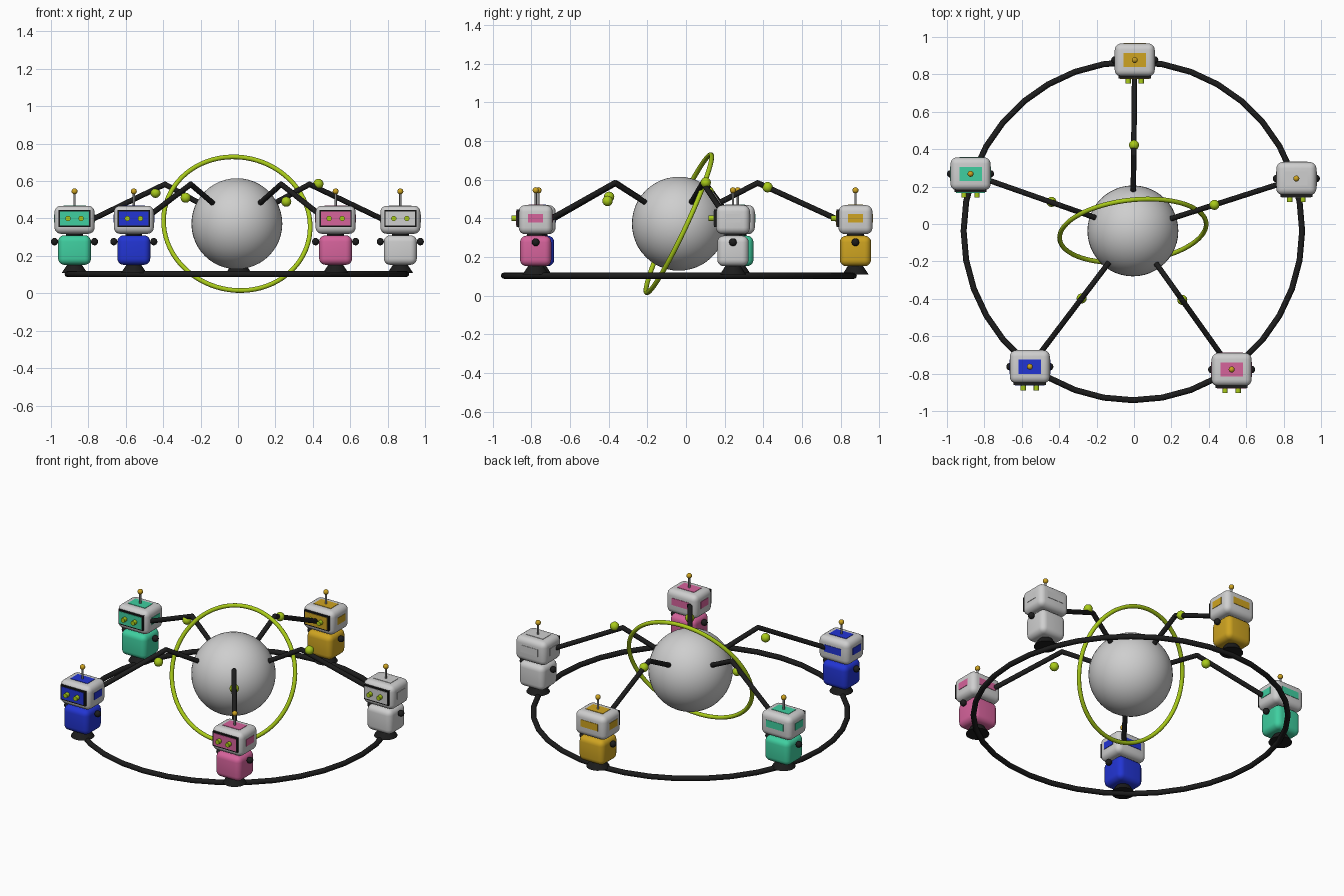
import bpy, bmesh, math
from mathutils import Vector, Matrix

if "Cube" in bpy.data.objects:
    bpy.data.objects.remove(bpy.data.objects["Cube"])

def mat(name, rgb):
    m = bpy.data.materials.new(name)
    m.diffuse_color = (*rgb, 1)
    m.use_nodes = True
    m.node_tree.nodes["Principled BSDF"].inputs["Base Color"].default_value = m.diffuse_color
    return m

WHITE = mat("light_grey", (0.62, 0.62, 0.62))
BLACK = mat("black", (0.012, 0.012, 0.012))
LIME = mat("lime", (0.40, 0.60, 0.01))
STEEL = mat("mid_grey", (0.25, 0.25, 0.25))
TEAL = mat("teal", (0.05, 0.62, 0.35))
BLUE = mat("blue", (0.016, 0.035, 0.65))
PINK = mat("pink", (0.67, 0.125, 0.33))
GOLD = mat("gold", (0.62, 0.37, 0.015))

HUB = Vector((-0.006, -0.037, 0.372))

def finish(name, bm, material, smooth=True):
    me = bpy.data.meshes.new(name)
    bm.to_mesh(me)
    bm.free()
    if smooth:
        me.shade_smooth()
    me.materials.append(material)
    ob = bpy.data.objects.new(name, me)
    bpy.context.collection.objects.link(ob)
    return ob

def ball(name, pos, scale, material, seg=24):
    bm = bmesh.new()
    bmesh.ops.create_uvsphere(bm, u_segments=seg, v_segments=seg // 2, radius=1)
    bmesh.ops.scale(bm, vec=scale, verts=bm.verts)
    bmesh.ops.translate(bm, vec=pos, verts=bm.verts)
    return finish(name, bm, material)

def box(name, pos, size, material, bevel=0):
    bm = bmesh.new()
    bmesh.ops.create_cube(bm, size=1)
    bmesh.ops.scale(bm, vec=size, verts=bm.verts)
    if bevel:
        bmesh.ops.bevel(bm, geom=bm.edges[:], offset=bevel, segments=5,
                        profile=0.5, affect='EDGES')
    bmesh.ops.translate(bm, vec=pos, verts=bm.verts)
    return finish(name, bm, material, bevel > 0)

def cone(name, pos, r1, r2, depth, material, rot=None):
    bm = bmesh.new()
    bmesh.ops.create_cone(bm, cap_ends=True, segments=24, radius1=r1, radius2=r2, depth=depth)
    if rot:
        bmesh.ops.rotate(bm, matrix=rot, verts=bm.verts)
    bmesh.ops.translate(bm, vec=pos, verts=bm.verts)
    return finish(name, bm, material, False)

def torus(name, pos, normal, major, minor, seg, material):
    bm = bmesh.new()
    turn = Vector((0, 0, 1)).rotation_difference(Vector(normal)).to_matrix()
    n = 12
    rows = []
    for i in range(seg):
        a = 2 * math.pi * i / seg
        row = []
        for j in range(n):
            b = 2 * math.pi * j / n
            r = major + minor * math.cos(b)
            p = Vector((r * math.cos(a), r * math.sin(a), minor * math.sin(b)))
            row.append(bm.verts.new(turn @ p + Vector(pos)))
        rows.append(row)
    for i in range(seg):
        p, q = rows[i], rows[(i + 1) % seg]
        for j in range(n):
            k = (j + 1) % n
            bm.faces.new((p[j], q[j], q[k], p[k]))
    return finish(name, bm, material)

def tube(name, points, r, material):
    # straight rods with a small ball at each inner bend
    bm = bmesh.new()
    for a, b in zip(points, points[1:]):
        d = b - a
        m = Matrix.Translation((a + b) / 2) @ d.to_track_quat('Z', 'Y').to_matrix().to_4x4()
        bmesh.ops.create_cone(bm, cap_ends=True, segments=12, radius1=r, radius2=r,
                              depth=d.length, matrix=m)
    for p in points[1:-1]:
        bmesh.ops.create_uvsphere(bm, u_segments=12, v_segments=8, radius=r,
                                  matrix=Matrix.Translation(p))
    return finish(name, bm, material, False)

# Central sphere, tilted orbit ring and ground ring
ball("central_sphere", HUB, (0.243,) * 3, WHITE, 48)
torus("orbit_ring", HUB, (-0.10, 0.90, -0.42), 0.394, 0.0125, 72, LIME)
torus("base_ring", (HUB.x, HUB.y, 0.103), (0, 0, 1), 0.905, 0.016, 36, BLACK)

TURN_Y = Matrix.Rotation(math.pi / 2, 3, 'X')

def robot(tag, x, y, colour):
    def at(dx, dy, z):
        return Vector((x + dx, y + dy, z))
    # stand, torso, neck
    cone(tag + "_foot", at(0, 0, 0.135), 0.068, 0.034, 0.052, BLACK)
    box(tag + "_body", at(0, 0, 0.231), (0.176, 0.162, 0.158), colour, 0.034)
    cone(tag + "_neck", at(0, 0, 0.314), 0.045, 0.045, 0.03, BLACK)
    # head with screen
    box(tag + "_head", at(0, 0, 0.393), (0.214, 0.176, 0.15), WHITE, 0.034)
    box(tag + "_screen_frame", at(0, -0.083, 0.400), (0.172, 0.03, 0.092), BLACK)
    box(tag + "_screen", at(0, -0.0985, 0.400), (0.157, 0.005, 0.077), colour)
    # coloured plates on top, back and sides of the head
    box(tag + "_top_plate", at(0, 0, 0.4685), (0.12, 0.076, 0.004), colour)
    box(tag + "_back_plate", at(0, 0.0885, 0.400), (0.12, 0.004, 0.044), colour)
    for side, s in (("left", -1), ("right", 1)):
        box(f"{tag}_{side}_plate", at(s * 0.1075, 0, 0.400), (0.004, 0.078, 0.044), colour)
        cone(f"{tag}_{side}_eye", at(s * 0.035, -0.112, 0.400), 0.014, 0.014, 0.028, LIME, TURN_Y)
        ball(f"{tag}_{side}_hand", at(s * 0.107, 0, 0.276), (0.019, 0.02, 0.02), BLACK, 16)
    # antenna
    cone(tag + "_antenna", at(0, 0, 0.505), 0.006, 0.006, 0.08, STEEL)
    ball(tag + "_antenna_tip", at(0, 0, 0.545), (0.016,) * 3, GOLD, 16)
    # bent arm from the sphere to the head
    d = Vector((x - HUB.x, y - HUB.y, 0)).normalized()
    base = Vector((HUB.x, HUB.y, 0))
    up = Vector((0, 0, 1))
    path = [base + d * r + up * z for r, z in ((0.205, 0.478), (0.408, 0.583), (0.87, 0.372))]
    tube(tag + "_arm", path, 0.0145, BLACK)

# Robots: position, colour and the small bead near each arm
ROBOTS = (
    ("gold_robot", 0.004, 0.877, GOLD, (0.0, 0.422, 0.561)),
    ("teal_robot", -0.874, 0.268, TEAL, (-0.441, 0.118, 0.537)),
    ("white_robot", 0.868, 0.243, WHITE, (0.43, 0.102, 0.585)),
    ("blue_robot", -0.557, -0.763, BLUE, (-0.28, -0.398, 0.511)),
    ("pink_robot", 0.522, -0.778, PINK, (0.258, -0.406, 0.490)),
)
for tag, x, y, colour, bead in ROBOTS:
    robot(tag, x, y, colour)
    ball(tag + "_bead", bead, (0.027,) * 3, LIME, 16)

# Smooth the round parts while keeping sharp edges
bpy.ops.object.select_all(action='SELECT')
bpy.context.view_layer.objects.active = bpy.data.objects["central_sphere"]
bpy.ops.object.shade_smooth_by_angle(angle=math.radians(35))
